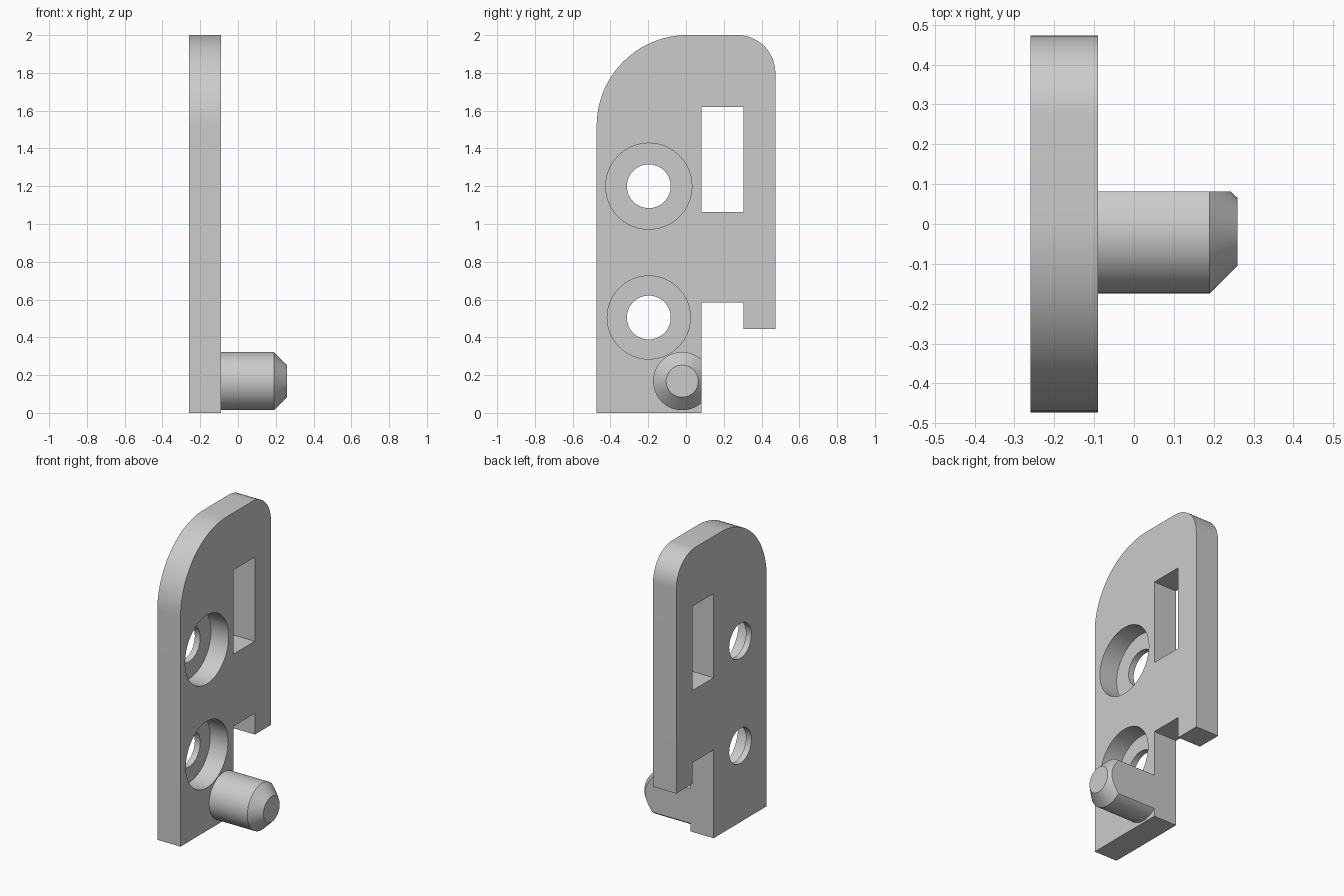
import bpy
import bmesh
from math import sin, cos, pi

cube = bpy.data.objects.get("Cube")
if cube:
    bpy.data.objects.remove(cube)

grey = bpy.data.materials.new("light grey")
grey.use_nodes = True
grey.diffuse_color = (0.6, 0.6, 0.6, 1)
grey.node_tree.nodes["Principled BSDF"].inputs["Base Color"].default_value = (0.6, 0.6, 0.6, 1)

BACK, FACE = -0.26, -0.09      # plate sides along x
EDGE = 0.082                   # shared edge of the foot, slot and peg flat


def arc(y, z, r, start, end, steps=24):
    angles = [start + (end - start) * i / steps for i in range(steps + 1)]
    return [(y + r * cos(a), z + r * sin(a)) for a in angles]


def circle(y, z, r):
    return arc(y, z, r, 0, 2 * pi, 64)[:-1]


def rectangle(y0, y1, z0, z1):
    return [(y0, z0), (y1, z0), (y1, z1), (y0, z1)]


def loft(name, sections, clip_y=None):
    """Solid through matching (y, z) outlines placed along x."""
    bm = bmesh.new()
    rings = [[bm.verts.new((x, y, z)) for y, z in pts] for x, pts in sections]
    for a, b in zip(rings, rings[1:]):
        for i in range(len(a)):
            j = (i + 1) % len(a)
            bm.faces.new((a[i], a[j], b[j], b[i]))
    bm.faces.new(rings[0][::-1])
    bm.faces.new(rings[-1])
    if clip_y is not None:
        bmesh.ops.bisect_plane(bm, geom=bm.verts[:] + bm.edges[:] + bm.faces[:],
                               plane_co=(0, clip_y, 0), plane_no=(0, 1, 0),
                               clear_outer=True)
        bmesh.ops.holes_fill(bm, edges=[e for e in bm.edges if e.is_boundary])
    bmesh.ops.recalc_face_normals(bm, faces=bm.faces[:])
    mesh = bpy.data.meshes.new(name)
    bm.to_mesh(mesh)
    bm.free()
    mesh.materials.append(grey)
    obj = bpy.data.objects.new(name, mesh)
    bpy.context.collection.objects.link(obj)
    return obj


def activate(obj):
    bpy.ops.object.select_all(action="DESELECT")
    obj.select_set(True)
    bpy.context.view_layer.objects.active = obj


def cut(obj, x0, x1, pts):
    cutter = loft("cutter", [(x0, pts), (x1, pts)])
    cutter.hide_render = True
    mod = obj.modifiers.new("cut", "BOOLEAN")
    mod.operation = "DIFFERENCE"
    mod.solver = "EXACT"
    mod.object = cutter
    activate(obj)
    bpy.ops.object.modifier_apply(modifier=mod.name)
    bpy.data.objects.remove(cutter)


# Plate with two rounded top corners and a stepped foot
outline = [(-0.473, 0), (EDGE, 0), (EDGE, 0.585), (0.305, 0.585), (0.305, 0.445), (0.473, 0.445)]
outline += arc(0.273, 1.8, 0.2, 0, pi / 2)
outline += arc(0.007, 1.52, 0.48, pi / 2, pi)
plate = loft("plate", [(BACK, outline), (FACE, outline)])

# Slot, screw holes and their counterbores
cut(plate, BACK - 0.1, FACE + 0.1, rectangle(EDGE, 0.305, 1.063, 1.62))
for z, bore in ((1.2, 0.228), (0.505, 0.22)):
    cut(plate, BACK - 0.1, FACE + 0.1, circle(-0.197, z, 0.116))
    cut(plate, FACE - 0.13, FACE + 0.1, circle(-0.197, z, bore))

# Chamfered peg with a flat flush with the foot
wide, tip = circle(-0.02, 0.168, 0.154), circle(-0.02, 0.168, 0.085)
peg = loft("peg", [(FACE - 0.02, wide), (0.19, wide), (0.26, tip)], clip_y=EDGE)

for part in (plate, peg):
    activate(part)
    bpy.ops.object.shade_smooth_by_angle(angle=pi / 6)
